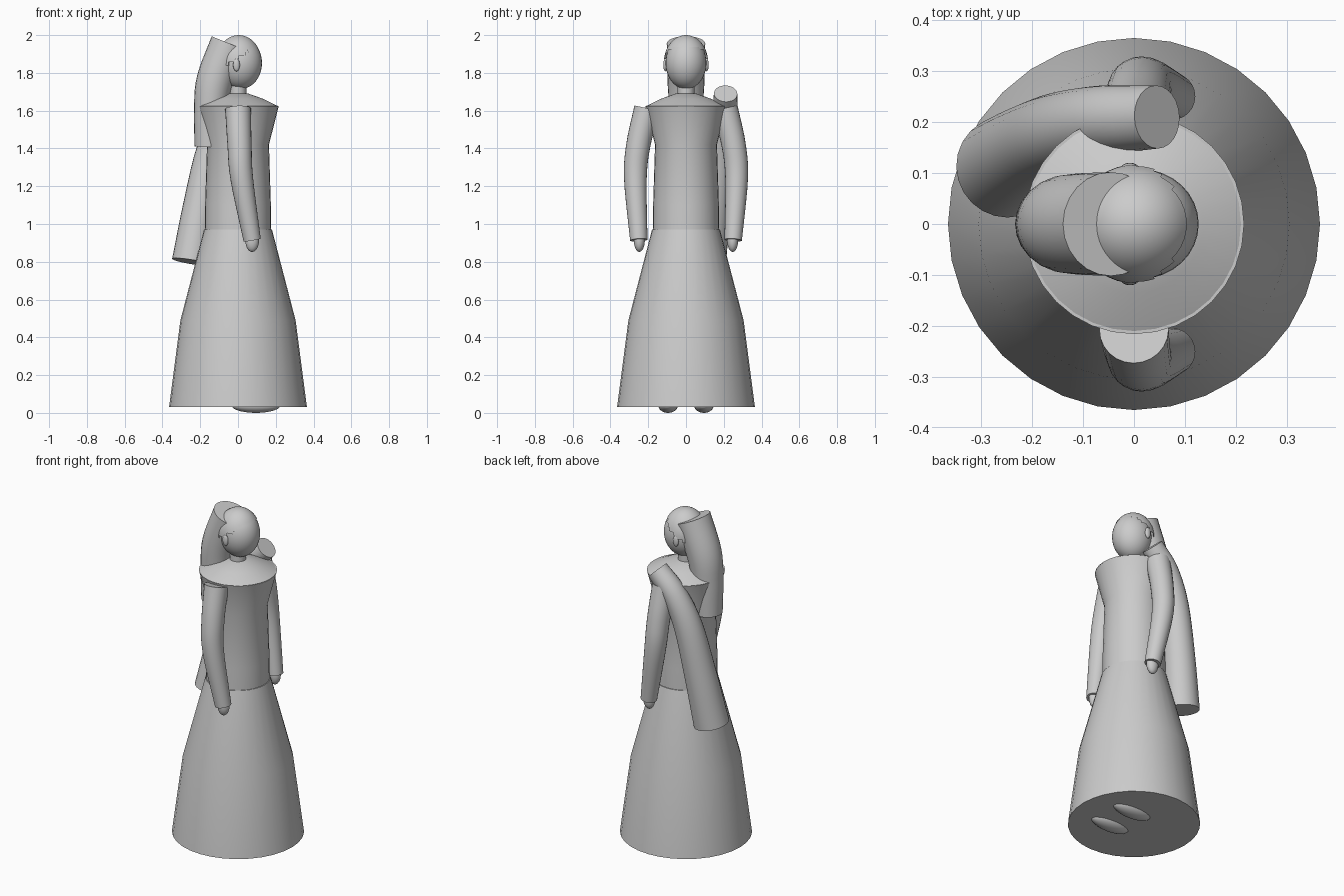
import bpy, bmesh, math
from mathutils import Vector

if "Cube" in bpy.data.objects:
    bpy.data.objects.remove(bpy.data.objects["Cube"])


def finish(name, bm, angle=35):
    bmesh.ops.recalc_face_normals(bm, faces=bm.faces)
    mesh = bpy.data.meshes.new(name)
    bm.to_mesh(mesh)
    bm.free()
    ob = bpy.data.objects.new(name, mesh)
    bpy.context.collection.objects.link(ob)
    bpy.ops.object.select_all(action='DESELECT')
    ob.select_set(True)
    bpy.context.view_layer.objects.active = ob
    bpy.ops.object.shade_smooth_by_angle(angle=math.radians(angle))
    return ob


def loft(name, rings):
    """Skin equal-length rings of points and cap both ends."""
    bm = bmesh.new()
    vs = [[bm.verts.new(p) for p in ring] for ring in rings]
    n = len(vs[0])
    for a, b in zip(vs, vs[1:]):
        for i in range(n):
            j = (i + 1) % n
            bm.faces.new((a[i], a[j], b[j], b[i]))
    bm.faces.new(vs[0])
    bm.faces.new(vs[-1])
    return finish(name, bm)


def lathe(name, profile, n=32):
    angles = [2 * math.pi * i / n for i in range(n)]
    return loft(name, [[(r * math.cos(a), r * math.sin(a), z) for a in angles]
                       for r, z in profile])


def tube(name, keys, n=24, steps=5):
    """Tapered round tube through (x, y, z, radius) keys, smoothly interpolated."""
    k = [Vector(p) for p in keys]
    k = [2 * k[0] - k[1]] + k + [2 * k[-1] - k[-2]]
    pts = []
    for i in range(1, len(k) - 2):
        a, b, c, d = k[i - 1:i + 3]
        for s in range(steps):
            t = s / steps
            pts.append(0.5 * (2 * b + (c - a) * t + (2 * a - 5 * b + 4 * c - d) * t * t
                              + (3 * b - a - 3 * c + d) * t ** 3))
    pts.append(k[-2])
    rings = []
    for i, p in enumerate(pts):
        tan = (pts[min(i + 1, len(pts) - 1)] - pts[max(i - 1, 0)]).xyz.normalized()
        u = Vector((0, 1, 0)).cross(tan).normalized()
        v = tan.cross(u)
        rings.append([p.xyz + p.w * (math.cos(a) * u + math.sin(a) * v)
                      for a in (2 * math.pi * j / n for j in range(n))])
    return loft(name, rings)


def ellipsoid(name, centre, radii, seg=32, rings=20, keep=None):
    bm = bmesh.new()
    bmesh.ops.create_uvsphere(bm, u_segments=seg, v_segments=rings, radius=1)
    for v in bm.verts:
        v.co = Vector([c + r * q for c, r, q in zip(centre, radii, v.co)])
    if keep:
        drop = [f for f in bm.faces if not keep(f.calc_center_median())]
        bmesh.ops.delete(bm, geom=drop, context='FACES')
    return finish(name, bm, 60)


# Gown and body
lathe("skirt", [(0.365, 0.03), (0.305, 0.49), (0.18, 0.97)])
lathe("bodice", [(0.176, 0.95), (0.174, 1.1), (0.164, 1.42), (0.216, 1.625)])
lathe("shoulders", [(0.216, 1.622), (0.135, 1.662), (0.05, 1.692)])
lathe("neck", [(0.045, 1.66), (0.045, 1.76)], 24)

# Head, with a hair cap cut along a slanted hairline
ellipsoid("head", (0.012, 0, 1.852), (0.115, 0.108, 0.138))
ellipsoid("hair_cap", (0.004, 0, 1.857), (0.121, 0.117, 0.143), 40, 26,
          lambda c: c.z > 1.878 + 0.65 * c.x)

# Hair tail down the back and the long drape over one shoulder
tube("hair_tail", [(-0.045, 0, 1.955, 0.102), (-0.122, 0, 1.76, 0.098),
                   (-0.145, 0, 1.6, 0.088), (-0.15, 0, 1.408, 0.08)])
tube("drape", [(0.045, 0.21, 1.69, 0.062), (-0.06, 0.203, 1.575, 0.069),
               (-0.14, 0.18, 1.39, 0.08), (-0.2, 0.148, 1.1, 0.09),
               (-0.25, 0.112, 0.8, 0.1)])

# Paired parts
for side, s in (("left", 1), ("right", -1)):
    tube(side + "_sleeve", [(0, s * 0.207, 1.61, 0.068), (0.008, s * 0.252, 1.42, 0.064),
                            (0.02, s * 0.268, 1.24, 0.06), (0.075, s * 0.25, 0.915, 0.046)])
    ellipsoid(side + "_hand", (0.075, s * 0.247, 0.912), (0.036, 0.029, 0.06), 20, 12)
    ellipsoid(side + "_ear", (-0.008, s * 0.109, 1.842), (0.018, 0.011, 0.034), 16, 10)
    ellipsoid(side + "_foot", (0.095, s * 0.095, 0.04), (0.13, 0.052, 0.04), 24, 14)
